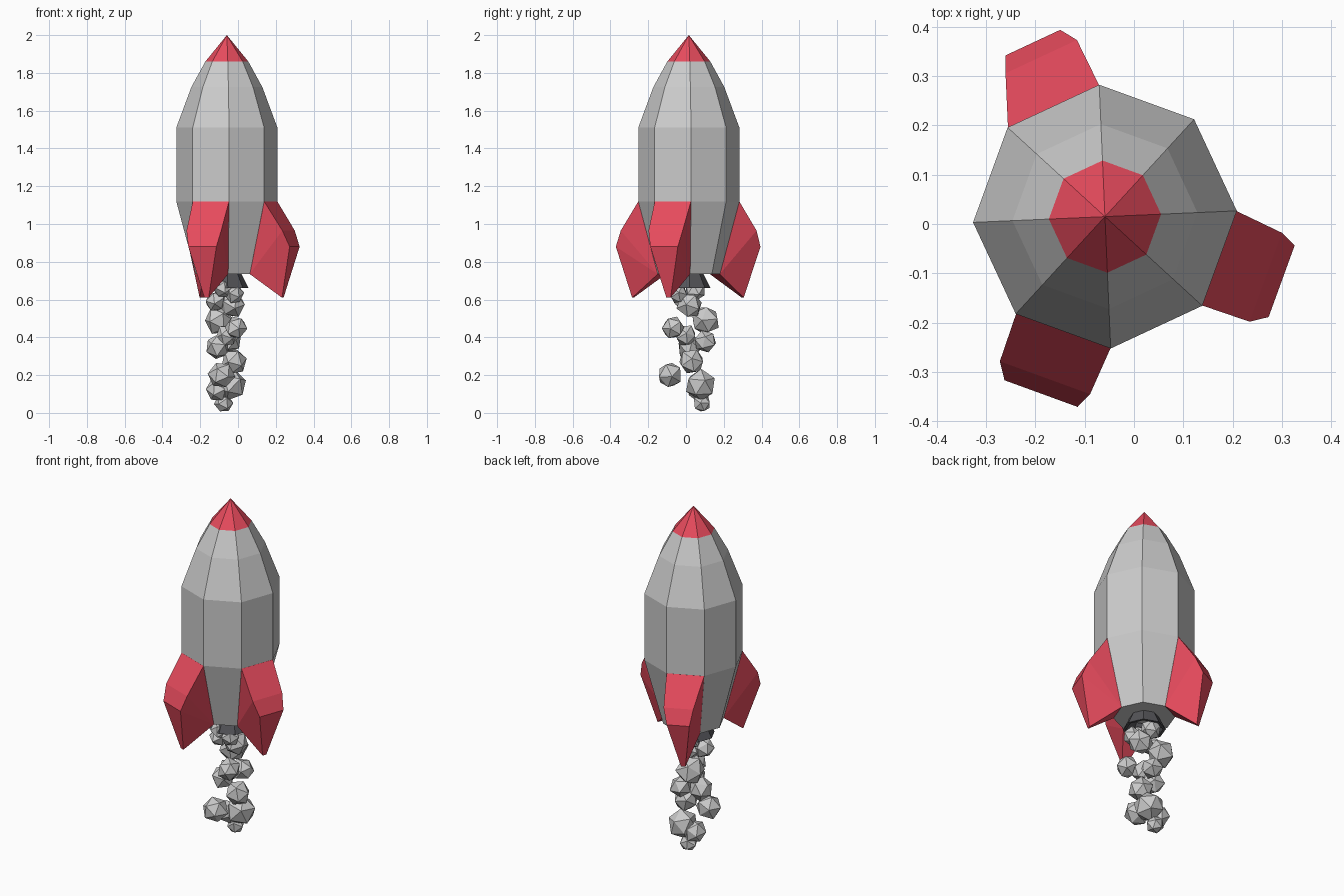
import bpy, bmesh, math, random
from mathutils import Vector, Euler

if "Cube" in bpy.data.objects:
    bpy.data.objects.remove(bpy.data.objects["Cube"])

random.seed(4)
CX, CY, TURN, SIDES = -0.059, 0.015, math.radians(2.5), 8


def material(name, color):
    m = bpy.data.materials.new(name)
    m.diffuse_color = (*color, 1)
    m.use_nodes = True
    m.node_tree.nodes["Principled BSDF"].inputs["Base Color"].default_value = m.diffuse_color
    return m


def finish(name, bm, mat=None):
    bmesh.ops.recalc_face_normals(bm, faces=bm.faces)
    me = bpy.data.meshes.new(name)
    bm.to_mesh(me)
    bm.free()
    ob = bpy.data.objects.new(name, me)
    bpy.context.collection.objects.link(ob)
    if mat:
        me.materials.append(mat)
    return ob


def lathe(name, profile, mat=None, cap=False):
    """Eight-sided revolve of (radius, z) points; radius 0 makes a tip."""
    bm = bmesh.new()
    rings = []
    for r, z in profile:
        n = SIDES if r else 1
        rings.append([bm.verts.new((CX + r * math.cos(TURN + math.tau * i / SIDES),
                                    CY + r * math.sin(TURN + math.tau * i / SIDES), z))
                      for i in range(n)])
    for a, b in zip(rings, rings[1:]):
        for i in range(SIDES):
            j = (i + 1) % SIDES
            quad = [a[i % len(a)], a[j % len(a)], b[j % len(b)], b[i % len(b)]]
            bm.faces.new(list(dict.fromkeys(quad)))
    if cap:
        bm.faces.new(rings[0])
    return finish(name, bm, mat)


def fin(name, degrees, outer_right, mat):
    """Wedge on one hull panel: rows of (outward, left, right, z)."""
    rows = [(0.247, -0.102, 0.102, 1.12), (0.349, -0.100, outer_right + 0.015, 0.965),
            (0.382, -0.078, outer_right, 0.88), (0.315, -0.012, 0.012, 0.61),
            (0.152, -0.063, 0.063, 0.735)]
    a = math.radians(degrees)
    out = Vector((math.cos(a), math.sin(a), 0))
    side = Vector((-math.sin(a), math.cos(a), 0))
    bm = bmesh.new()
    for r, left, right, z in rows:
        for t in (left, right):
            bm.verts.new(Vector((CX, CY, z)) + out * r + side * t)
    bmesh.ops.convex_hull(bm, input=bm.verts)
    bmesh.ops.dissolve_limit(bm, angle_limit=math.radians(3), verts=bm.verts, edges=bm.edges)
    return finish(name, bm, mat)


def puff(name, x, y, z, r):
    bm = bmesh.new()
    bmesh.ops.create_icosphere(bm, subdivisions=1, radius=r * 1.08)
    turn = Euler([random.uniform(0, math.tau) for _ in range(3)]).to_matrix()
    for v in bm.verts:
        v.co = turn @ (v.co * random.uniform(0.9, 1.06)) + Vector((x, y, z))
        v.co.z = max(v.co.z, 0)
    return finish(name, bm)


red = material("red_paint", (0.8, 0.07, 0.11))
dark = material("dark_metal", (0.09, 0.09, 0.1))

# Hull, nose and nozzle
lathe("hull", [(0.165, 0.735), (0.268, 1.12), (0.268, 1.51), (0.188, 1.725), (0.114, 1.86)], cap=True)
lathe("nose_cone", [(0.114, 1.86), (0, 2.0)], red)
lathe("nozzle", [(0.075, 0.74), (0.115, 0.66), (0.1, 0.66), (0.06, 0.73)], dark)

# Three fins on hull panels
for n, (deg, right) in enumerate([(115, 0.045), (250, 0.08), (340, 0.077)]):
    fin(f"fin_{n + 1}", deg, right, red)

# Exhaust smoke chunks
puffs = [(-.075, .085, .05, .048), (-.04, .08, .15, .08), (-.11, .07, .12, .06),
         (-.09, -.085, .2, .068), (-.02, .03, .27, .068), (-.11, .02, .35, .063),
         (-.04, .10, .38, .06), (-.10, .10, .49, .075), (-.01, -.07, .45, .06),
         (-.06, .0, .41, .055), (-.03, .02, .57, .065), (-.12, .0, .59, .055),
         (-.07, .05, .65, .055), (-.02, -.04, .63, .05), (-.08, -.05, .66, .05)]
for n, p in enumerate(puffs):
    puff(f"exhaust_puff_{n + 1}", *p)
